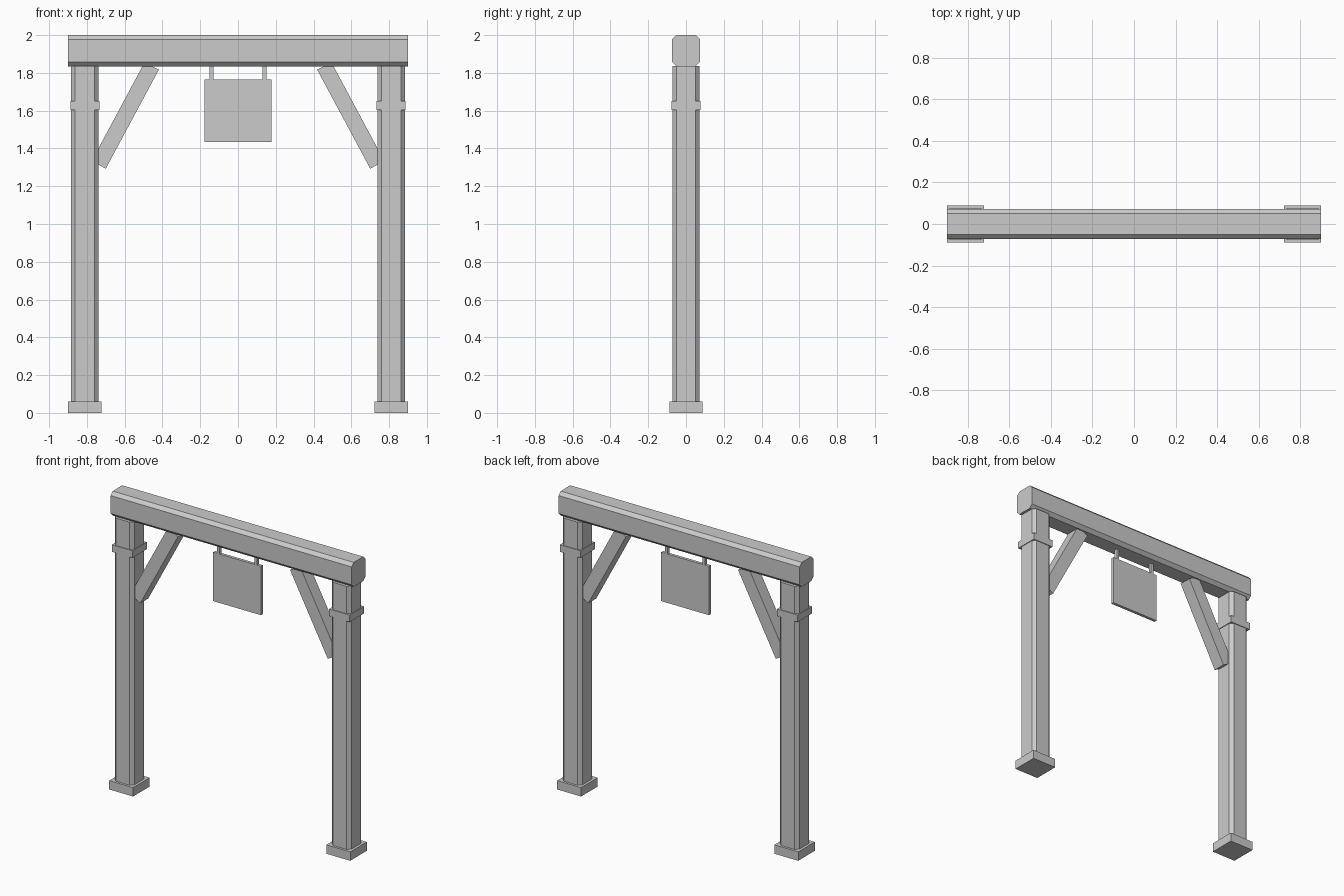
import bpy, bmesh, math
from mathutils import Matrix, Vector

if "Cube" in bpy.data.objects:
    bpy.data.objects.remove(bpy.data.objects["Cube"])

grey = bpy.data.materials.new("plain_grey")
grey.diffuse_color = (0.6, 0.6, 0.6, 1)
grey.use_nodes = True
grey.node_tree.nodes["Principled BSDF"].inputs["Base Color"].default_value = grey.diffuse_color


def finish(name, bm):
    bmesh.ops.recalc_face_normals(bm, faces=bm.faces)
    me = bpy.data.meshes.new(name)
    bm.to_mesh(me)
    bm.free()
    me.materials.append(grey)
    ob = bpy.data.objects.new(name, me)
    bpy.context.collection.objects.link(ob)
    return ob


def box(name, centre, size, tilt=0.0, chamfer=0.0, axis=2):
    """Box tilted about y, with the four edges along one axis chamfered."""
    bm = bmesh.new()
    bmesh.ops.create_cube(bm, size=1, matrix=Matrix.Diagonal((*size, 1)))
    if chamfer:
        edges = [e for e in bm.edges
                 if abs((e.verts[0].co - e.verts[1].co).normalized()[axis]) > 0.9]
        bmesh.ops.bevel(bm, geom=edges, offset=chamfer, segments=1,
                        affect='EDGES', profile=0.5)
    bm.transform(Matrix.Translation(Vector(centre)) @ Matrix.Rotation(tilt, 4, 'Y'))
    return finish(name, bm)


# Top beam
box("top_beam", (0, 0, 1.9175), (1.8, 0.146, 0.165), chamfer=0.022, axis=0)

for side, s in (("left", -1), ("right", 1)):
    x = s * 0.811
    # Post with foot and collar
    box(f"{side}_foot", (x, 0, 0.03), (0.178, 0.176, 0.06))
    box(f"{side}_post", (x, 0, 0.9475), (0.144, 0.144, 1.777), chamfer=0.021)
    box(f"{side}_collar", (x, 0, 1.6275), (0.154, 0.154, 0.047))
    # Diagonal brace
    box(f"{side}_brace", (s * 0.597, 0, 1.575), (0.085, 0.085, 0.594),
        tilt=-s * math.radians(28.2))
    # Sign hanger
    box(f"{side}_hanger", (s * 0.14, 0, 1.80), (0.02, 0.02, 0.075))

# Hanging sign board
box("sign_board", (0, 0, 1.60), (0.356, 0.02, 0.33))
